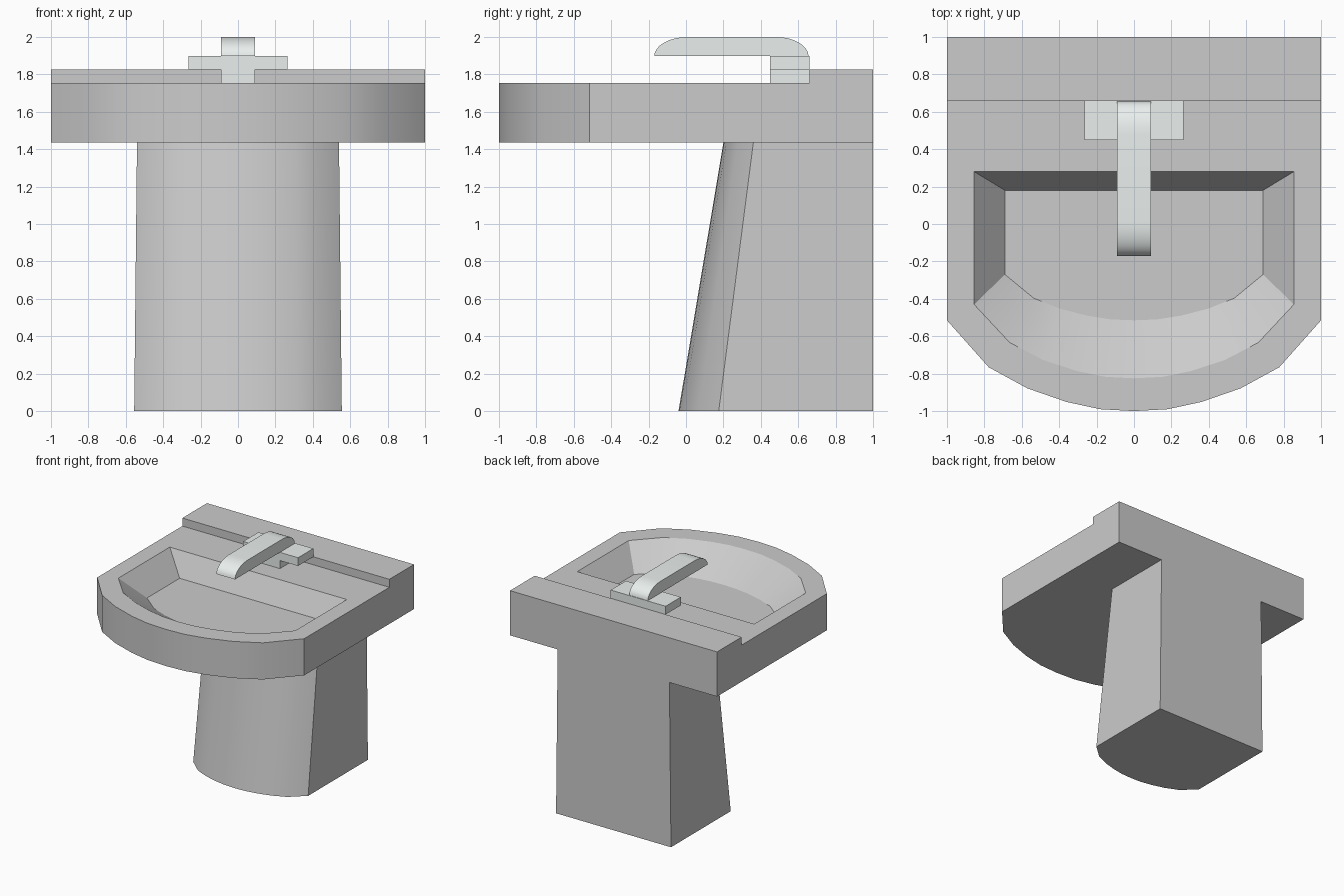
import bpy, bmesh, math
from mathutils import Vector

if "Cube" in bpy.data.objects:
    bpy.data.objects.remove(bpy.data.objects["Cube"])

# Bowed front, right half: (fraction of half width, fraction of bulge)
HALF = [(1, 0), (.777, .517), (.57, .75), (.36, .9), (.18, .98), (0, 1)]
BOW = HALF + [(-x, d) for x, d in HALF[-2::-1]]


def d_loop(w, back, side, front, z):
    """D-shaped outline with straight back and sides and a bowed front."""
    pts = [(w, back)] + [(w * x, side + (front - side) * d) for x, d in BOW] + [(-w, back)]
    return [Vector((x, y, z)) for x, y in pts]


def loft(loops, cap_end=True):
    bm = bmesh.new()
    rings = [[bm.verts.new(p) for p in loop] for loop in loops]
    n = len(rings[0])
    for a, b in zip(rings, rings[1:]):
        for i in range(n):
            j = (i + 1) % n
            bm.faces.new((a[i], a[j], b[j], b[i]))
    bm.faces.new(rings[0][::-1])
    if cap_end:
        bm.faces.new(rings[-1])
    return bm


def finish(name, bm, mat=None):
    bmesh.ops.recalc_face_normals(bm, faces=bm.faces[:])
    me = bpy.data.meshes.new(name)
    bm.to_mesh(me)
    bm.free()
    ob = bpy.data.objects.new(name, me)
    bpy.context.collection.objects.link(ob)
    if mat:
        me.materials.append(mat)
    bpy.ops.object.select_all(action='DESELECT')
    ob.select_set(True)
    bpy.context.view_layer.objects.active = ob
    bpy.ops.object.shade_smooth_by_angle(angle=math.radians(25))
    return ob


def push(bm, face, offset):
    """Extrude one face and return the moved face."""
    new = bmesh.ops.extrude_discrete_faces(bm, faces=[face])['faces'][0]
    bmesh.ops.translate(bm, verts=new.verts[:], vec=offset)
    return new


def box(name, w, y0, y1, z0, z1, mat):
    rect = [(w, y0), (w, y1), (-w, y1), (-w, y0)]
    return finish(name, loft([[Vector((x, y, z)) for x, y in rect] for z in (z0, z1)]), mat)


# Basin slab with sunken bowl
BOTTOM, DECK, LEDGE = 1.435, 1.755, 1.825
bm = loft([d_loop(1, .66, -.515, -1, BOTTOM), d_loop(1, .66, -.515, -1, DECK),
           d_loop(.855, .28, -.43, -.825, DECK), d_loop(.69, .18, -.27, -.515, 1.565)])
bmesh.ops.recalc_face_normals(bm, faces=bm.faces[:])
# Raised ledge along the back
back = next(f for f in bm.faces if all(abs(v.co.y - .66) < 1e-4 for v in f.verts))
push(bm, back, (0, .34, 0))
top = next(f for f in bm.faces if all(v.co.y > .65 and v.co.z > 1.7 for v in f.verts))
push(bm, top, (0, 0, LEDGE - DECK))
finish("basin", bm)

# Tapered pedestal
finish("pedestal", loft([d_loop(.555, 1, .175, -.04, 0),
                         d_loop(.54, 1, .36, .20, BOTTOM)], cap_end=False))

# Tap
mat = bpy.data.materials.new("pale_metal")
mat.diffuse_color = (.82, .87, .85, 1)
mat.use_nodes = True
mat.node_tree.nodes["Principled BSDF"].inputs["Base Color"].default_value = mat.diffuse_color
box("tap_stem", .09, .45, .66, DECK, LEDGE, mat)
box("tap_handle_bar", .265, .45, .66, LEDGE, 1.897, mat)

# Spout: flat underside, rounded ends
quarter = [i * math.pi / 16 for i in range(9)]
side = [(.48 + .175 * math.cos(a), 1.897 + .103 * math.sin(a)) for a in quarter]
side += [(.01 - .18 * math.sin(a), 1.897 + .103 * math.cos(a)) for a in quarter]
finish("tap_spout", loft([[Vector((x, y, z)) for y, z in side] for x in (-.09, .09)]), mat)
